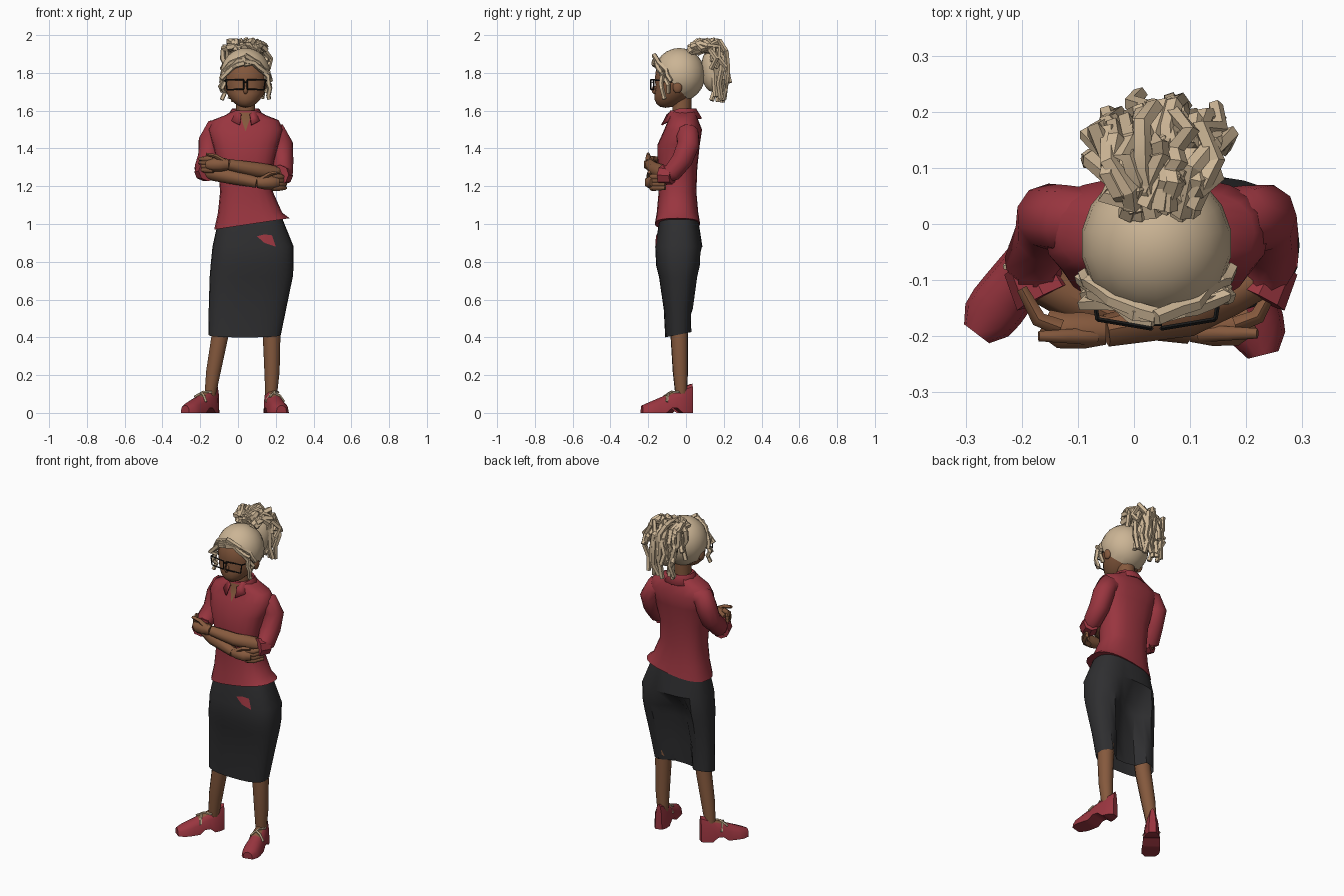
import bpy, bmesh, math, random
from mathutils import Vector
from mathutils.bvhtree import BVHTree

random.seed(4)
if "Cube" in bpy.data.objects:
    bpy.data.objects.remove(bpy.data.objects["Cube"])


def material(name, *rgb):
    mat = bpy.data.materials.new(name)
    mat.use_nodes = True
    mat.diffuse_color = (*rgb, 1)
    mat.node_tree.nodes["Principled BSDF"].inputs["Base Color"].default_value = (*rgb, 1)
    return mat


SKIN = material("brown skin", 0.235, 0.1, 0.047)
RED = material("dark red cloth", 0.32, 0.036, 0.05)
BLACK = material("charcoal cloth", 0.028, 0.028, 0.03)
HAIR = material("blonde hair", 0.6, 0.46, 0.3)
FRAME = material("black frame", 0.01, 0.01, 0.01)
MIDDLE = 0.04  # sideways position of the head and neck


def finish(name, bm, *materials, sharp=45):
    bmesh.ops.recalc_face_normals(bm, faces=bm.faces)
    mesh = bpy.data.meshes.new(name)
    bm.to_mesh(mesh)
    bm.free()
    for mat in materials:
        mesh.materials.append(mat)
    part = bpy.data.objects.new(name, mesh)
    bpy.context.collection.objects.link(part)
    bpy.ops.object.select_all(action='DESELECT')
    part.select_set(True)
    bpy.context.view_layer.objects.active = part
    bpy.ops.object.shade_smooth_by_angle(angle=math.radians(sharp))
    return part


def bridge_rings(bm, rings, caps=True):
    """Join closed rings of points with quads."""
    loops = [[bm.verts.new(point) for point in ring] for ring in rings]
    for low, high in zip(loops, loops[1:]):
        for i in range(len(low)):
            bm.faces.new((low[i - 1], low[i], high[i], high[i - 1]))
    if caps:
        bm.faces.new(loops[0])
        bm.faces.new(loops[-1])


def rounded_ring(center, half_width, half_depth, sides=20, power=0.8):
    """Level ring between an ellipse and a box."""
    ring = []
    for i in range(sides):
        angle = math.tau * i / sides
        c, s = math.cos(angle), math.sin(angle)
        ring.append(center + Vector((math.copysign(abs(c) ** power, c) * half_width,
                                     math.copysign(abs(s) ** power, s) * half_depth, 0)))
    return ring


def add_tube(bm, points, start, end, bulge=0, sides=8):
    """Sweep a circle whose radius goes from start to end."""
    points = [Vector(point) for point in points]
    span = points[-1] - points[0]
    thin = min(range(3), key=lambda k: abs(span[k]))
    reference = Vector([float(k == thin) for k in range(3)])
    last = len(points) - 1
    rings = []
    for i, point in enumerate(points):
        along = (points[min(i + 1, last)] - points[max(i - 1, 0)]).normalized()
        u = (reference - along * reference.dot(along)).normalized()
        v = along.cross(u)
        radius = start + (end - start) * i / last + bulge * math.sin(math.pi * i / last)
        turns = [math.tau * k / sides for k in range(sides)]
        rings.append([point + radius * (u * math.cos(a) + v * math.sin(a)) for a in turns])
    bridge_rings(bm, rings)


def tubes(name, mat, paths, sides=8, sharp=45):
    bm = bmesh.new()
    for path in paths:
        add_tube(bm, *path, sides=sides)
    return finish(name, bm, mat, sharp=sharp)


def ellipsoid(center, size):
    bm = bmesh.new()
    bmesh.ops.create_uvsphere(bm, u_segments=18, v_segments=12, radius=1)
    bmesh.ops.scale(bm, vec=size, verts=bm.verts)
    bmesh.ops.translate(bm, vec=center, verts=bm.verts)
    return bm


def patch(name, mat, outline, target):
    """Thin patch laid on the front of a part."""
    bpy.context.view_layer.update()
    tree = BVHTree.FromObject(target, bpy.context.evaluated_depsgraph_get())
    bm = bmesh.new()
    bm.faces.new([bm.verts.new((x, 0, z)) for x, z in outline])
    bmesh.ops.triangulate(bm, faces=bm.faces)
    bmesh.ops.subdivide_edges(bm, edges=bm.edges, cuts=4, use_grid_fill=True)
    for v in bm.verts:
        hit = tree.ray_cast(Vector((v.co.x, -1, v.co.z)), Vector((0, 1, 0)))[0]
        v.co.y = hit.y - 0.005
    finish(name, bm, mat)


# Skirt: height, sideways center, half width, half depth; tucked in between the legs behind
bm = bmesh.new()
profile = [(1.04, 0.065, 0.165, 0.1), (0.88, 0.08, 0.215, 0.125), (0.78, 0.075, 0.22, 0.12),
           (0.72, 0.07, 0.22, 0.105), (0.55, 0.05, 0.205, 0.08), (0.4, 0.035, 0.192, 0.072)]
bridge_rings(bm, [rounded_ring(Vector((x, -0.038, z)), width, depth, sides=28, power=0.75)
                  for z, x, width, depth in profile], caps=False)
for v in bm.verts:
    if v.co.z < 0.8 and v.co.y > 0:
        v.co.y -= 0.07 * max(0, 1 - abs((v.co.x - 0.045) / 0.11) ** 4)
    if v.co.z < 0.5:
        v.co.z += 0.2 * (v.co.y + 0.11)
skirt = finish("skirt", bm, BLACK, sharp=35)
patch("skirt_patch", RED, [(0.1, 0.935), (0.14, 0.945), (0.18, 0.94), (0.2, 0.88), (0.14, 0.9)], skirt)

# Shirt: height, half width, half depth; hem swings to one side and slants
bm = bmesh.new()
rings = []
for z, width, depth in ((1, 0.2, 0.12), (1.06, 0.17, 0.11), (1.17, 0.14, 0.1), (1.3, 0.145, 0.105),
                        (1.42, 0.175, 0.112), (1.5, 0.2, 0.1), (1.55, 0.175, 0.08), (1.575, 0.11, 0.075),
                        (1.6, 0.065, 0.07)):
    hem, chest = max(0, 1.2 - z), min(max(0, z - 1.4), 0.1)
    rings.append(rounded_ring(Vector((MIDDLE + 0.17 * hem, 0.3 * chest - 0.045, z)), width, depth))
bridge_rings(bm, rings)
for v in bm.verts:
    if v.co.z < 1.05:
        v.co.z += 0.15 * (v.co.x - 0.07)
shirt = finish("shirt", bm, RED, sharp=60)
patch("open_neckline", SKIN, [(MIDDLE - 0.035, 1.59), (MIDDLE + 0.035, 1.59), (MIDDLE, 1.49)], shirt)

# Collar folded around the neck, dropping to points at the open front
bm = bmesh.new()
rows = []
for i in range(13):
    angle = math.radians(27 * i - 72)
    c, s = math.cos(angle), math.sin(angle)
    front = max(0, -s) ** 3
    rows.append([bm.verts.new((MIDDLE + radius * c, 0.95 * radius * s - 0.015 - reach * front,
                               height - drop * front))
                 for radius, height, drop, reach in ((0.055, 1.58, 0.02, 0.02), (0.072, 1.612, 0.035, 0.025),
                                                     (0.105, 1.56, 0.04, 0.025))])
for a, b in zip(rows, rows[1:]):
    for k in range(2):
        bm.faces.new((a[k], b[k], b[k + 1], a[k + 1]))
collar = finish("collar", bm, RED, sharp=30)
collar.modifiers.new("thickness", 'SOLIDIFY').thickness = 0.007

# Sleeves with rolled cuffs, the right shoulder slightly raised and its elbow further out
for name, side, lift, elbow in (("left", 1, 0, 0.2), ("right", -1, 0.02, 0.22)):
    def placed(*points):
        return [Vector((MIDDLE + side * x, y, z + lift)) for x, y, z in points]
    sleeve = placed((0.09, 0, 1.48), (0.165, 0.008, 1.475), (0.19, 0.012, 1.42), (0.195, -0.02, 1.34),
                    (elbow, -0.07, 1.275), (elbow - 0.015, -0.11, 1.26))
    tubes(name + "_sleeve", RED, [(sleeve, 0.06, 0.044, 0.008)], sides=10, sharp=60)
    cuff = placed((elbow + 0.01, -0.07, 1.255), (elbow - 0.02, -0.13, 1.26))
    tubes(name + "_cuff", RED, [(cuff, 0.046, 0.054)], sharp=30)


# Folded forearms, each ending in a hand laid along the other arm
def folded_arm(name, elbow, wrist, direction):
    elbow, wrist = Vector(elbow), Vector(wrist)
    middle = elbow.lerp(wrist, 0.5) + Vector((0, -0.025, 0))
    tubes(name + "_forearm", SKIN, [((elbow, elbow.lerp(middle, 0.5), middle, wrist), 0.037, 0.029, 0.008)])
    out, up, back = Vector((direction, 0, 0)), Vector((0, 0, 1)), Vector((0, 1, 0))
    palm = wrist + out * 0.08
    paths = [((wrist, wrist.lerp(palm, 0.5), palm, palm + out * 0.03 + back * 0.015), 0.029, 0.028, 0.01)]
    for k in range(4):
        knuckle = palm + back * 0.005 + up * 0.019 * (k - 1.5)
        bend = knuckle + out * 0.04 + back * 0.015
        paths.append(((knuckle, bend, bend + out * 0.03 + back * 0.055), 0.017, 0.011, 0.002))
    thumb = wrist + out * 0.02 + up * 0.015 - back * 0.01
    paths.append(((thumb, thumb + out * 0.05 + up * 0.03, thumb + out * 0.1 + up * 0.04), 0.016, 0.009))
    tubes(name + "_hand", SKIN, paths, sides=6, sharp=60)


folded_arm("left", (0.24, -0.085, 1.26), (-0.05, -0.19, 1.315), -1)
folded_arm("right", (-0.2, -0.085, 1.285), (0.1, -0.185, 1.22), 1)

# Legs
for name, hip, knee, shin, ankle in (("left", 0.17, 0.178, 0.18, 0.175), ("right", -0.08, -0.097, -0.13, -0.15)):
    joints = [(hip, -0.035, 0.52), (knee, -0.035, 0.4), (shin, -0.03, 0.22), (ankle, -0.025, 0.08)]
    tubes(name + "_leg", SKIN, [(joints, 0.048, 0.03, 0.005)], sides=10)


# Shoes with a block heel, a bare instep and crossed straps
def shoe(name, x, turn):
    angle = math.radians(turn)
    ankle = Vector((x, -0.02, 0))
    forward = Vector((math.sin(angle), -math.cos(angle), 0))
    across = Vector((math.cos(angle), math.sin(angle), 0))

    def at(distance, sideways, z):
        return ankle + forward * distance + across * sideways + Vector((0, 0, z))
    bm = bmesh.new()
    rings = []
    for i in range(10):
        t = i / 9
        width = (0.04 + 0.016 * t) * (1 - 0.5 * abs(2 * t - 1) ** 6)
        top, sole = 0.155 - 0.115 * t, 0.025 if i in (3, 4) else 0
        arc = [math.pi * k / 6 for k in range(7)]
        rings.append([at(0.275 * t - 0.055, width * math.cos(a), sole + (top - sole) * math.sin(a) ** 0.7)
                      for a in arc])
    bridge_rings(bm, rings)
    bm.normal_update()
    for face in bm.faces:
        center = face.calc_center_median()
        if face.normal.z > 0.6 and 0 < (center - ankle).dot(forward) < 0.09:
            face.material_index = 1
    finish(name + "_shoe", bm, RED, SKIN, sharp=40)
    band = [at(0.075 + 0.02 * s, 0.045 * s, 0.104 - 0.045 * s * s) for s in (-1, -0.5, 0, 0.5, 1)]
    strap = [at(0.06 - 0.035 * s, 0.032 * s, 0.112 + 0.012 * s - 0.015 * s * s) for s in (-1, 0, 1)]
    tubes(name + "_shoe_straps", HAIR, [(band, 0.007, 0.007), (strap, 0.006, 0.006)], sides=5)


shoe("left", 0.177, 14)
shoe("right", -0.148, -37)

# Neck and head, with the jaw narrowed and pushed forward
tubes("neck", SKIN, [([(MIDDLE, -0.025, 1.5), (MIDDLE, -0.02, 1.7)], 0.05, 0.05)], sides=12)
bm = ellipsoid((MIDDLE, -0.045, 1.765), (0.12, 0.12, 0.15))
for v in bm.verts:
    jaw = max(0, 1.72 - v.co.z) * 10
    v.co.x -= 0.12 * jaw * (v.co.x - MIDDLE)
    v.co.y -= 0.06 * jaw
finish("head", bm, SKIN)
finish("nose", ellipsoid((MIDDLE, -0.166, 1.71), (0.013, 0.016, 0.022)), SKIN)
for name, side in (("left", 1), ("right", -1)):
    finish(name + "_ear", ellipsoid((MIDDLE + 0.115 * side, -0.045, 1.725), (0.015, 0.025, 0.033)), SKIN)

# Hair cap trimmed along a slope from forehead to nape
bm = ellipsoid((MIDDLE, -0.035, 1.79), (0.135, 0.137, 0.142))
bmesh.ops.bisect_plane(bm, geom=bm.verts[:] + bm.edges[:] + bm.faces[:], plane_co=(0, 0.01, 1.66),
                       plane_no=(0, -1, -0.9), clear_outer=True)
finish("hair_cap", bm, HAIR, sharp=60)


def jitter(amount):
    return Vector([random.uniform(-amount, amount) for axis in range(3)])


# Wavy strands framing the face from a center parting
paths = []
for side in (-1, 1):
    for layer in range(3):
        points = []
        for i in range(9 - layer):
            t = i / 8
            spread = 0.122 * math.sin(min(1, 1.6 * t) * math.pi / 2) + 0.012 * (-1) ** i * t
            points.append(Vector((MIDDLE + side * spread, 0.055 * t - 0.163 + 0.025 * layer * t,
                                  1.855 - 0.2 * t ** 1.4 + 0.015 * layer)) + jitter(0.01))
        paths.append((points, 0.015, 0.012))
tubes("face_strands", HAIR, paths, sides=5, sharp=25)

# High ponytail of kinked locks over a solid core
finish("ponytail_core", ellipsoid((MIDDLE, 0.14, 1.82), (0.075, 0.06, 0.12)), HAIR)
paths = []
for i in range(28):
    sway = 0.23 * i / 27 - 0.115
    lift = random.uniform(-0.02, 0.05) - 3 * sway * sway
    reach = random.uniform(0.11, 0.185) - 2 * sway * sway
    points = []
    for k in range(random.choice((6, 7, 8, 8))):
        t = k / 7
        points.append(Vector((MIDDLE + sway * (0.5 + math.sin(2.4 * t) / 2),
                              0.035 + reach * math.sin(2 * t),
                              1.925 + (0.2 + 2 * lift) * t - (0.46 + 2 * lift) * t * t)) + jitter(0.022))
    paths.append((points, 0.019, 0.014))
tubes("ponytail_locks", HAIR, paths, sides=5, sharp=25)

# Glasses from thin bars
bars = [[(MIDDLE - 0.01, -0.178, 1.75), (MIDDLE + 0.01, -0.178, 1.75)]]
for side in (-1, 1):
    corners = [(MIDDLE + side * (0.057 + 0.048 * u), -0.178 + 0.008 * u, 1.737 + 0.026 * v)
               for u, v in ((-1, -0.9), (-1, 1), (1, 1), (0.85, -1))]
    bars += [[corners[k - 1], corners[k]] for k in range(4)]
    hinge, ear = (MIDDLE + side * 0.113, -0.12, 1.757), (MIDDLE + side * 0.12, -0.05, 1.75)
    bars += [[corners[2], hinge], [hinge, ear]]
tubes("glasses", FRAME, [(bar, 0.004, 0.004) for bar in bars], sides=4, sharp=25)
